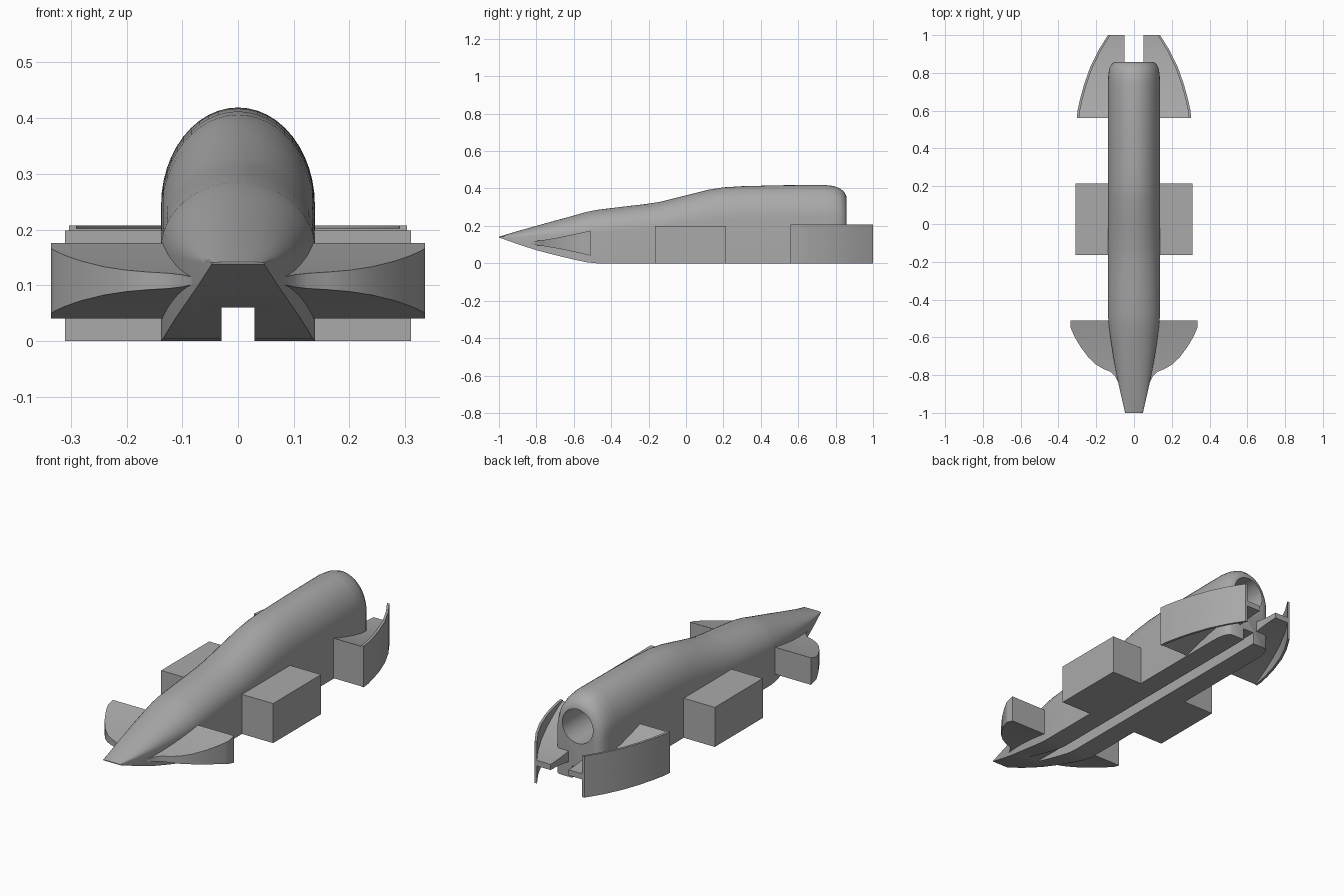
import bpy, bmesh, math

cube = bpy.data.objects.get("Cube")
if cube:
    bpy.data.objects.remove(cube, do_unlink=True)

grey = bpy.data.materials.new("plain grey")
grey.use_nodes = True
grey.diffuse_color = (0.4, 0.4, 0.4, 1)
grey.node_tree.nodes["Principled BSDF"].inputs["Base Color"].default_value = (0.4, 0.4, 0.4, 1)


def loft(name, rings, smooth=True):
    """Skin a row of closed rings and cap both ends."""
    bm = bmesh.new()
    rows = [[bm.verts.new(p) for p in ring] for ring in rings]
    n = len(rows[0])
    for a, b in zip(rows, rows[1:]):
        for i in range(n):
            j = (i + 1) % n
            bm.faces.new((a[i], a[j], b[j], b[i]))
    bm.faces.new(rows[0])
    bm.faces.new(rows[-1])
    bmesh.ops.recalc_face_normals(bm, faces=bm.faces)
    mesh = bpy.data.meshes.new(name)
    bm.to_mesh(mesh)
    bm.free()
    mesh.materials.append(grey)
    ob = bpy.data.objects.new(name, mesh)
    bpy.context.collection.objects.link(ob)
    bpy.ops.object.select_all(action="DESELECT")
    ob.select_set(True)
    bpy.context.view_layer.objects.active = ob
    if smooth:
        bpy.ops.object.shade_smooth_by_angle(angle=math.radians(35))
    return ob


def box(name, x0, x1, y0, y1, z0, z1):
    return loft(name, [[(x0, y, z0), (x1, y, z0), (x1, y, z1), (x0, y, z1)]
                       for y in (y0, y1)], False)


def cut(ob, cutter):
    mod = ob.modifiers.new("cut", "BOOLEAN")
    mod.operation = "DIFFERENCE"
    mod.solver = "EXACT"
    mod.object = cutter
    bpy.context.view_layer.objects.active = ob
    bpy.ops.object.modifier_apply(modifier=mod.name)
    bpy.data.objects.remove(cutter, do_unlink=True)


# Body: upright sides, flat floor and an arched top
def section(y, w, low, top):
    shoulder = low + (top - low) * 0.58
    ring = [(w, y, low)]
    for i in range(25):
        a = math.pi * i / 24
        ring.append((w * math.cos(a), y, shoulder + (top - shoulder) * math.sin(a)))
    return ring + [(-w, y, low)]


stations = [(-1, .047, .138, .142), (-.9, .07, .102, .172), (-.8, .092, .07, .2),
            (-.7, .11, .044, .228), (-.6, .125, .02, .255), (-.53, .134, .005, .275),
            (-.48, .138, 0, .285), (-.35, .138, 0, .301), (-.22, .138, 0, .316),
            (-.14, .138, 0, .328), (0, .138, 0, .363), (.12, .138, 0, .393),
            (.2, .138, 0, .406), (.3, .138, 0, .412), (.5, .138, 0, .417),
            (.74, .138, 0, .419), (.79, .136, 0, .413), (.825, .13, 0, .4),
            (.847, .119, 0, .38), (.857, .104, 0, .358)]
body = loft("body", [section(*s) for s in stations])

# Underside slot and rear bore
cut(body, box("slot_cutter", -.03, .03, -1.2, 1.2, -.1, .06))
bore = [[(.085 * math.cos(math.tau * i / 48), y, .265 + .085 * math.sin(math.tau * i / 48))
         for i in range(48)] for y in (.42, 1.1)]
cut(body, loft("bore_cutter", bore))
bpy.context.view_layer.objects.active = body
body.select_set(True)
bpy.ops.object.shade_smooth_by_angle(angle=math.radians(35))


def wedge(name, outline, base, mid, half):
    """Wing across x whose thickness depends on y; outline gives its (x, edge y)."""
    rings = []
    for x, edge in outline:
        ys = [edge + (base - edge) * i / 12 for i in range(13)]
        rings.append([(x, y, mid + half(y)) for y in ys]
                     + [(x, y, mid - half(y)) for y in reversed(ys)])
    return loft(name, rings)


def front_half(y):
    return .003 + .0645 * max(0, (y + .9) / .39) ** 1.5


def rear_half(y):
    return .014 + .086 * ((1 - y) / .44) ** 1.7


front_edge = [(.06, -.89), (.08, -.845), (.1, -.805), (.125, -.782), (.16, -.768), (.2, -.745),
              (.24, -.708), (.28, -.655), (.31, -.605), (.328, -.568), (.335, -.55)]
rear_edge = [(.303, .56), (.299, .6), (.286, .66), (.264, .74),
             (.232, .83), (.188, .92), (.138, 1)]

for side, s in (("left", 1), ("right", -1)):
    # Swept front wing
    wedge(side + "_front_wing", [(s * x, y) for x, y in front_edge], -.51, .108, front_half)
    # Side block
    box(side + "_side_block", s * .1, s * .31, -.165, .215, 0, .198)
    # Tapered rear wing
    inner = [(s * .05, 1), (s * .1, 1)]
    wedge(side + "_rear_wing", inner + [(s * x, y) for x, y in reversed(rear_edge[1:])],
          .56, .102, rear_half)
    # Curved upright plate around the rear wing
    loft(side + "_rear_plate", [[(s * x, y, 0), (s * x, y, .207),
                                 (s * (x - .013), y, .207), (s * (x - .013), y, 0)]
                                for x, y in rear_edge])
